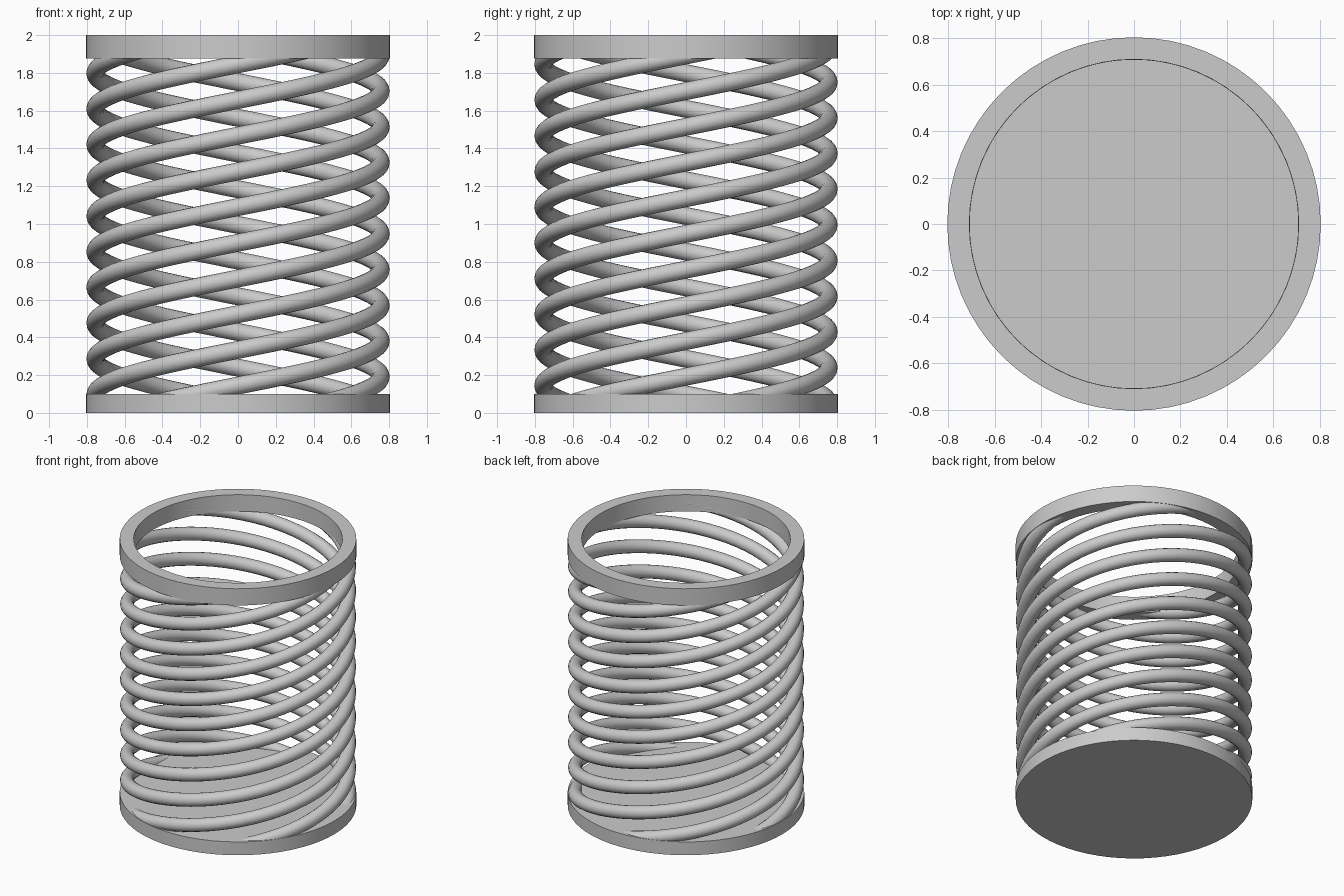
import bpy
import bmesh
from math import sin, cos, pi

cube = bpy.data.objects.get("Cube")
if cube:
    bpy.data.objects.remove(cube)

OUTER, INNER = 0.805, 0.71     # end ring radii
COIL_R, WIRE_R = 0.756, 0.047  # coil path and wire thickness
STARTS, TURNS = 5, 2           # interleaved strands, turns of each
Z0, Z1 = 0.05, 1.94            # strand ends, hidden inside the end parts
SIDES, STEPS, WIRE_SIDES = 64, 128, 16

metal = bpy.data.materials.new("grey metal")
metal.use_nodes = True
grey = (0.6, 0.6, 0.6, 1)
metal.diffuse_color = grey
metal.node_tree.nodes["Principled BSDF"].inputs["Base Color"].default_value = grey


def finish(obj):
    obj.data.materials.append(metal)
    bpy.ops.object.select_all(action='DESELECT')
    obj.select_set(True)
    bpy.context.view_layer.objects.active = obj
    bpy.ops.object.shade_smooth_by_angle()


def lathe(name, profile):
    """Sweep a closed (radius, height) profile around z."""
    bm = bmesh.new()
    rings = [[bm.verts.new((r * cos(2 * pi * i / SIDES), r * sin(2 * pi * i / SIDES), z))
              for r, z in profile] for i in range(SIDES)]
    n = len(profile)
    for i in range(SIDES):
        a, b = rings[i], rings[(i + 1) % SIDES]
        for j in range(n):
            k = (j + 1) % n
            bm.faces.new((a[j], b[j], b[k], a[k]))
    bmesh.ops.recalc_face_normals(bm, faces=bm.faces)
    mesh = bpy.data.meshes.new(name)
    bm.to_mesh(mesh)
    bm.free()
    obj = bpy.data.objects.new(name, mesh)
    bpy.context.collection.objects.link(obj)
    finish(obj)


def strand(name, start):
    """Round wire along a rising helix, closed at both ends."""
    bm = bmesh.new()
    slope = (Z1 - Z0) / (TURNS * 2 * pi * COIL_R)
    length = (1 + slope ** 2) ** 0.5
    rings = []
    for i in range(STEPS + 1):
        t = i / STEPS
        a = start + TURNS * 2 * pi * t
        z = Z0 + (Z1 - Z0) * t
        ring = []
        for j in range(WIRE_SIDES):
            b = 2 * pi * j / WIRE_SIDES
            out, up = WIRE_R * cos(b), WIRE_R * sin(b) / length
            side = -up * slope
            ring.append(bm.verts.new(((COIL_R + out) * cos(a) - side * sin(a),
                                      (COIL_R + out) * sin(a) + side * cos(a), z + up)))
        rings.append(ring)
    for p, q in zip(rings, rings[1:]):
        for j in range(WIRE_SIDES):
            k = (j + 1) % WIRE_SIDES
            bm.faces.new((p[j], q[j], q[k], p[k]))
    bm.faces.new(rings[0])
    bm.faces.new(rings[-1])
    bmesh.ops.recalc_face_normals(bm, faces=bm.faces)
    mesh = bpy.data.meshes.new(name)
    bm.to_mesh(mesh)
    bm.free()
    obj = bpy.data.objects.new(name, mesh)
    bpy.context.collection.objects.link(obj)
    finish(obj)


# Solid base disc
bpy.ops.mesh.primitive_cylinder_add(vertices=SIDES, radius=OUTER, depth=0.1, location=(0, 0, 0.05))
base = bpy.context.object
base.name = "base_disc"
finish(base)

# Open rim at the top
lathe("top_ring", [(INNER, 1.875), (OUTER, 1.875), (OUTER, 2), (INNER, 2)])

# Interleaved spring strands
for s in range(STARTS):
    strand(f"spring_strand_{s + 1}", pi / 2 + 2 * pi * s / STARTS)
